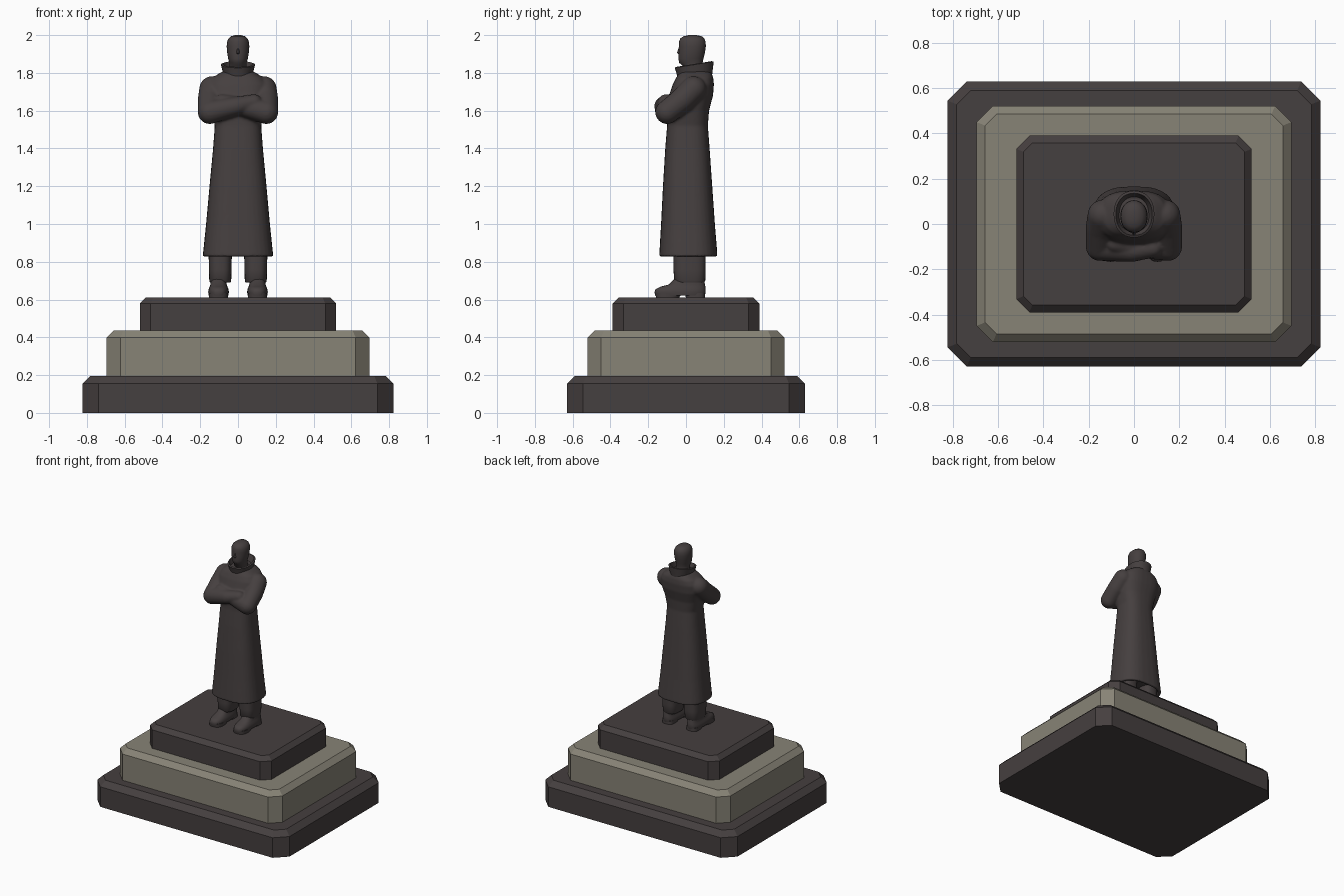
import bpy, bmesh, math
from mathutils import Vector

if "Cube" in bpy.data.objects:
    bpy.data.objects.remove(bpy.data.objects["Cube"])


def material(name, rgb):
    m = bpy.data.materials.new(name)
    m.diffuse_color = (*rgb, 1)
    m.use_nodes = True
    m.node_tree.nodes["Principled BSDF"].inputs["Base Color"].default_value = m.diffuse_color
    return m


DARK = material("dark bronze", (0.060, 0.050, 0.050))
STONE = material("grey stone", (0.245, 0.228, 0.182))


def finish(bm, name, mat, smooth=True, mirror=False):
    bmesh.ops.recalc_face_normals(bm, faces=bm.faces)
    me = bpy.data.meshes.new(name)
    bm.to_mesh(me)
    bm.free()
    ob = bpy.data.objects.new(name, me)
    bpy.context.collection.objects.link(ob)
    me.materials.append(mat)
    if smooth:
        bpy.ops.object.select_all(action='DESELECT')
        ob.select_set(True)
        bpy.context.view_layer.objects.active = ob
        bpy.ops.object.shade_smooth_by_angle(angle=math.radians(42))
    if mirror:
        ob.modifiers.new("Mirror", 'MIRROR')
    return ob


def skin(bm, rings):
    """Bridge point rings and cap both ends."""
    loops = [[bm.verts.new(p) for p in r] for r in rings]
    n = len(loops[0])
    for a, b in zip(loops, loops[1:]):
        for i in range(n):
            j = (i + 1) % n
            bm.faces.new((a[i], a[j], b[j], b[i]))
    bm.faces.new(loops[0][::-1])
    bm.faces.new(loops[-1])


def oval(z, hx, y0, y1, cx=0.0, power=2.4, tilt=0.0, n=32):
    """Superellipse ring; tilt lowers the front edge."""
    pts = []
    for i in range(n):
        t = 2 * math.pi * i / n
        c, s = math.cos(t), math.sin(t)
        x = math.copysign(abs(c) ** (2 / power), c) * hx + cx
        y = math.copysign(abs(s) ** (2 / power), s) * (y1 - y0) / 2 + (y0 + y1) / 2
        pts.append((x, y, z + tilt * (y - y1)))
    return pts


def loft(name, sections, mat=DARK, mirror=False, **kw):
    bm = bmesh.new()
    skin(bm, [oval(*s, **kw) for s in sections])
    return finish(bm, name, mat, mirror=mirror)


# Pedestal tiers: cut-corner slabs with a 45 degree top bevel
def slab(name, hx, hy, z0, z1, cut, bevel, mat):
    def ring(z, inset):
        x, y, c = hx - inset, hy - inset, cut - inset * (2 - math.sqrt(2))
        return [(x, c - y, z), (x, y - c, z), (x - c, y, z), (c - x, y, z),
                (-x, y - c, z), (-x, c - y, z), (c - x, -y, z), (x - c, -y, z)]
    bm = bmesh.new()
    skin(bm, [ring(z0, 0), ring(z1 - bevel, 0), ring(z1, bevel)])
    finish(bm, name, mat, smooth=False)


slab("base_tier", 0.823, 0.63, 0.0, 0.195, 0.085, 0.04, DARK)
slab("middle_tier", 0.695, 0.522, 0.195, 0.435, 0.072, 0.037, STONE)
slab("top_tier", 0.52, 0.39, 0.435, 0.61, 0.058, 0.032, DARK)

# Shoes: heel, sole, upper
loft("shoe_heel", [(0.605, 0.046, 0.0, 0.1), (0.635, 0.046, -0.005, 0.1)],
     cx=0.103, power=3, mirror=True)
loft("shoe_sole", [(0.605, 0.05, -0.158, -0.04), (0.635, 0.052, -0.163, -0.02)],
     cx=0.103, power=2.6, mirror=True)
loft("shoe_upper", [(0.622, 0.052, -0.163, 0.1), (0.64, 0.055, -0.167, 0.104),
                    (0.656, 0.052, -0.16, 0.104), (0.668, 0.047, -0.135, 0.103),
                    (0.68, 0.043, -0.09, 0.1), (0.72, 0.04, -0.05, 0.095)],
     cx=0.103, power=2.7, mirror=True)

# Trouser legs
loft("trouser_leg", [(0.69, 0.054, -0.055, 0.095), (0.7, 0.058, -0.063, 0.102),
                     (0.76, 0.06, -0.066, 0.104), (0.88, 0.062, -0.066, 0.105)],
     cx=0.094, power=2.8, mirror=True)


# Long coat with crossed sleeves, fused into one smooth skin
def capsule(bm, a, b):
    part = bmesh.new()
    for p, r in (a, b):
        new = bmesh.ops.create_icosphere(part, subdivisions=3, radius=r)["verts"]
        bmesh.ops.translate(part, verts=new, vec=Vector(p))
    hull = bmesh.ops.convex_hull(part, input=part.verts)
    junk = {g for g in hull["geom_interior"] if isinstance(g, bmesh.types.BMVert)}
    bmesh.ops.delete(part, geom=list(junk), context='VERTS')
    bmesh.ops.recalc_face_normals(part, faces=part.faces)
    tmp = bpy.data.meshes.new("tmp")
    part.to_mesh(tmp)
    part.free()
    bm.from_mesh(tmp)
    bpy.data.meshes.remove(tmp)


bm = bmesh.new()
coat = [(0.87, 0.155, -0.11, 0.135), (0.828, 0.165, -0.12, 0.145),
        (0.828, 0.187, -0.142, 0.167), (1.0, 0.169, -0.132, 0.153),
        (1.2, 0.151, -0.122, 0.139), (1.4, 0.132, -0.11, 0.125),
        (1.52, 0.123, -0.1, 0.116), (1.6, 0.14, -0.1, 0.122),
        (1.68, 0.16, -0.09, 0.143), (1.74, 0.158, -0.07, 0.148),
        (1.775, 0.135, -0.052, 0.144), (1.8, 0.095, -0.035, 0.135),
        (1.815, 0.06, -0.015, 0.11)]
skin(bm, [oval(*s, power=2.7) for s in coat])
for s, depth in ((-1, -0.118), (1, -0.098)):
    arm = [((s * 0.137, 0.04, 1.715), 0.068),
           ((s * 0.148, -0.02, 1.655), 0.066),
           ((s * 0.15, -0.1, 1.592), 0.063),
           ((s * 0.01, depth, 1.624), 0.05),
           ((s * -0.085, depth + 0.012, 1.645), 0.042)]
    for a, b in zip(arm, arm[1:]):
        capsule(bm, a, b)
ob = finish(bm, "long_coat", DARK)
remesh = ob.modifiers.new("Fuse", 'REMESH')
remesh.mode = 'VOXEL'
remesh.voxel_size = 0.008
remesh.use_smooth_shade = True
soften = ob.modifiers.new("Soften", 'SMOOTH')
soften.factor = 0.5
soften.iterations = 3

# Upturned collar
loft("collar", [(1.785, 0.074, -0.04, 0.138), (1.82, 0.081, -0.048, 0.142),
                (1.86, 0.09, -0.06, 0.147), (1.862, 0.08, -0.05, 0.136),
                (1.815, 0.062, -0.03, 0.12)], power=2.2, tilt=0.16)

# Head with nose
loft("head", [(1.79, 0.045, 0.0, 0.09), (1.84, 0.044, -0.02, 0.086),
              (1.853, 0.045, -0.036, 0.088), (1.875, 0.052, -0.04, 0.092),
              (1.905, 0.057, -0.039, 0.1), (1.94, 0.06, -0.038, 0.105),
              (1.965, 0.058, -0.037, 0.104), (1.982, 0.05, -0.03, 0.097),
              (1.994, 0.036, -0.013, 0.083), (2.0, 0.016, 0.015, 0.055)],
     power=2.1)
loft("nose", [(1.9, 0.006, -0.042, -0.02), (1.906, 0.01, -0.048, -0.02),
              (1.935, 0.005, -0.038, -0.02)], power=2, n=12)
